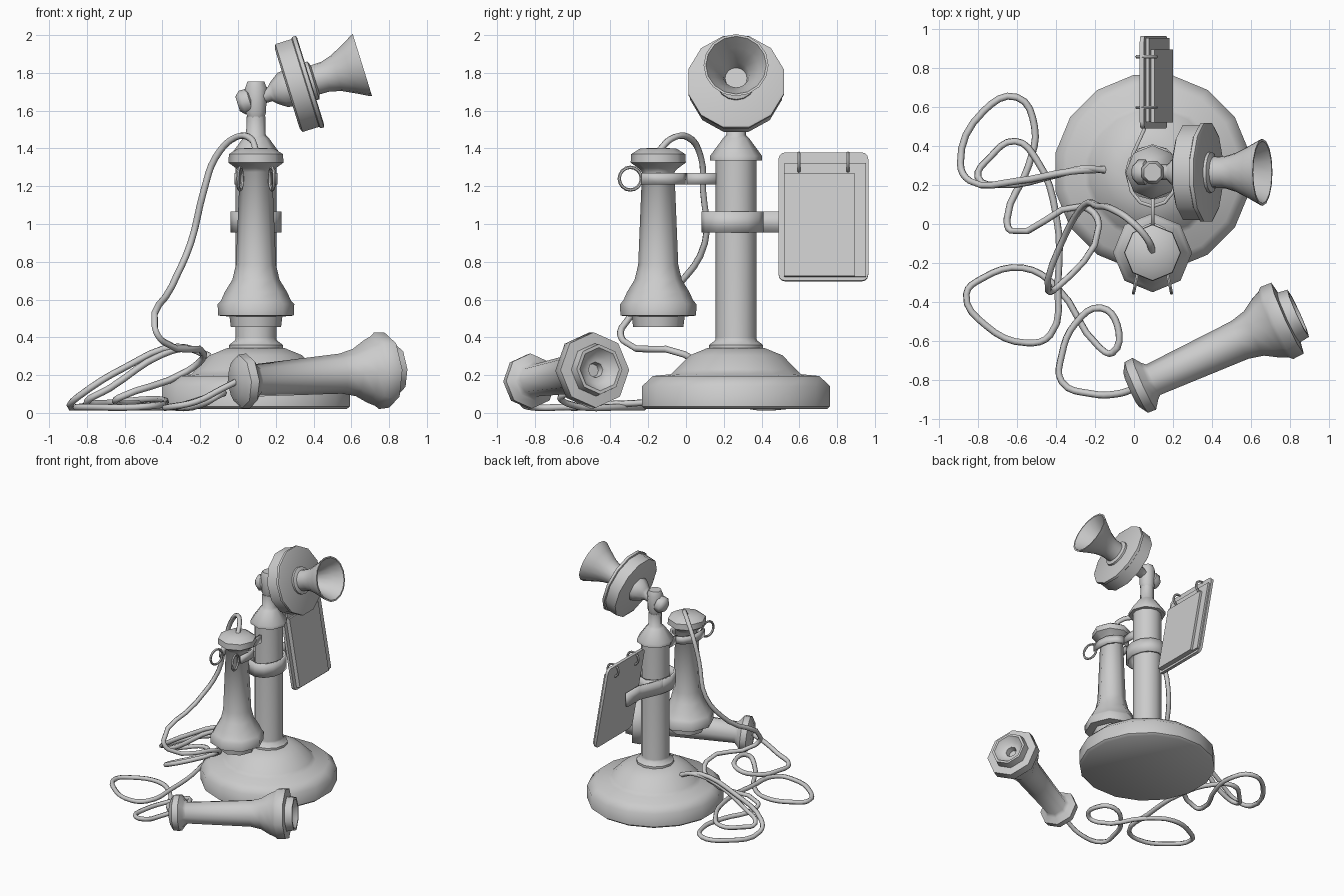
import bpy, bmesh, math
from mathutils import Vector, Matrix

if "Cube" in bpy.data.objects:
    bpy.data.objects.remove(bpy.data.objects["Cube"])

AX, AY = 0.095, 0.265          # stand axis


def add_mesh(name, bm, matrix=None):
    bmesh.ops.recalc_face_normals(bm, faces=bm.faces)
    me = bpy.data.meshes.new(name)
    bm.to_mesh(me)
    bm.free()
    ob = bpy.data.objects.new(name, me)
    bpy.context.collection.objects.link(ob)
    if matrix is not None:
        ob.matrix_world = matrix
    return ob


def lathe(name, profile, sides, matrix, twist=0.0):
    """Revolve (radius, height) points around local z; radius 0 makes a pole."""
    bm = bmesh.new()
    rings = []
    for r, z in profile:
        if r == 0:
            rings.append([bm.verts.new((0, 0, z))])
        else:
            rings.append([bm.verts.new((r * math.cos(a), r * math.sin(a), z))
                          for a in (twist + math.tau * i / sides for i in range(sides))])
    for a, b in zip(rings, rings[1:]):
        for i in range(sides):
            j = (i + 1) % sides
            if len(a) == 1:
                bm.faces.new((a[0], b[i], b[j]))
            elif len(b) == 1:
                bm.faces.new((a[i], a[j], b[0]))
            else:
                bm.faces.new((a[i], a[j], b[j], b[i]))
    return add_mesh(name, bm, matrix)


def aim(origin, direction):
    """Matrix carrying local z onto a direction."""
    return Matrix.Translation(origin) @ Vector(direction).to_track_quat('Z', 'Y').to_matrix().to_4x4()


def strip(name, path, z0, z1, thick=0.018, closed=False):
    """Upright flat metal band following an xy path."""
    bm = bmesh.new()
    cols = [(bm.verts.new((x, y, z0)), bm.verts.new((x, y, z1))) for x, y in path]
    pairs = list(zip(cols, cols[1:])) + ([(cols[-1], cols[0])] if closed else [])
    for a, b in pairs:
        bm.faces.new((a[0], b[0], b[1], a[1]))
    ob = add_mesh(name, bm)
    mod = ob.modifiers.new("thickness", 'SOLIDIFY')
    mod.thickness, mod.offset = thick, 0
    return ob


def plate(name, size, centre, matrix, corner=0.0):
    """Thin slab with corners rounded about local x."""
    bm = bmesh.new()
    bmesh.ops.create_cube(bm, size=1)
    bmesh.ops.transform(bm, verts=bm.verts,
                        matrix=Matrix.Translation(centre) @ Matrix.Diagonal((*size, 1)))
    if corner:
        edges = [e for e in bm.edges if abs(e.verts[0].co.x - e.verts[1].co.x) > size[0] * 0.5]
        bmesh.ops.bevel(bm, geom=edges, offset=corner, segments=3, profile=0.5, affect='EDGES')
    return add_mesh(name, bm, matrix)


def ring(name, matrix, major, minor):
    bpy.ops.mesh.primitive_torus_add(major_radius=major, minor_radius=minor,
                                     major_segments=16, minor_segments=6)
    ob = bpy.context.object
    ob.name = name
    ob.matrix_world = matrix


def cord(name, points):
    cu = bpy.data.curves.new(name, 'CURVE')
    cu.dimensions = '3D'
    cu.bevel_depth, cu.bevel_resolution, cu.resolution_u = 0.018, 1, 4
    cu.use_fill_caps = True
    sp = cu.splines.new('BEZIER')
    sp.bezier_points.add(len(points) - 1)
    for bp, p in zip(sp.bezier_points, points):
        bp.co = p
        bp.handle_left_type = bp.handle_right_type = 'AUTO'
    bpy.context.collection.objects.link(bpy.data.objects.new(name, cu))


# Stand: domed base, column, collar and neck
axis = Matrix.Translation((AX, AY, 0))
lathe("base", [(0, .02), (.49, .02), (.508, .035), (.508, .14), (.45, .195), (.35, .205),
               (.325, .23), (.25, .305), (.155, .343), (0, .345)], 16, axis, math.pi / 16)
lathe("column", [(0, .33), (.142, .335), (.142, .36), (.11, .385), (.108, .4),
                 (.108, 1.345), (0, 1.345)], 12, axis)
lathe("column_cap", [(0, 1.335), (.138, 1.335), (.138, 1.36), (.068, 1.455), (.052, 1.47),
                     (.05, 1.57), (0, 1.57)], 8, axis)
lathe("neck_joint", [(0, 1.555), (.046, 1.56), (.058, 1.59), (.062, 1.72), (.048, 1.755),
                     (0, 1.755)], 8, axis, math.pi / 8)

# Transmitter, tilted upward toward +x
tilt = math.radians(17.3)
head = aim((.38, AY, 1.754), (math.cos(tilt), 0, math.sin(tilt)))
lathe("pivot_bolt", [(0, -.4), (.04, -.4), (.065, -.375), (.065, -.335), (.04, -.32), (.04, -.22),
                     (.06, -.2), (.095, -.15), (.1, -.11), (0, -.11)], 8, head)
lathe("transmitter_drum", [(0, -.125), (.23, -.125), (.252, -.115), (.252, -.025), (.262, -.02),
                           (.262, 0), (.25, .005), (0, .005)], 12, head, math.pi / 12)
lathe("mouthpiece", [(0, 0), (.105, 0), (.105, .02), (.08, .03), (.082, .09), (.1, .15),
                     (.135, .22), (.168, .28), (.172, .292), (.16, .292), (.12, .22),
                     (.07, .12), (.058, .06), (0, .06)], 16, head)

# Two identical receivers: one hanging, one lying in front
receiver = [(0, .09), (.035, .09), (.042, .05), (.08, .045), (.115, 0), (.133, 0), (.14, .055),
            (.2, .06), (.203, .12), (.185, .14), (.165, .185), (.125, .25), (.106, .33),
            (.086, .82), (.105, .84), (.146, .87), (.143, .915), (.095, .945), (0, .948)]
lathe("hanging_receiver", receiver, 8, Matrix.Translation((AX, -.147, .455)))
flange, cap = Vector((.76, -.495, .225)), Vector((.04, -.825, .168))
d = (cap - flange).normalized()
lathe("lying_receiver", receiver, 8, aim(flange - d * .09, d))

# Switch hook: stem, two prongs and end rings
strip("hook_stem", [(AX, .17), (AX, -.02)], 1.21, 1.27)
for side, s in (("left", -1), ("right", 1)):
    strip("hook_prong_" + side, [(AX + s * dx, y) for dx, y in
          ((0, 0), (.055, -.025), (.098, -.08), (.105, -.15), (.095, -.235))], 1.21, 1.27)
    ring("hook_ring_" + side, Matrix.Translation((AX + s * .085, -.295, 1.24))
         @ Matrix.Rotation(s * math.radians(12), 4, 'Z') @ Matrix.Rotation(math.pi / 2, 4, 'Y'),
         .06, .009)

# Clamp band on the column with an arm to the notepad
strip("clamp_band", [(AX + .125 * math.cos(a), AY - .02 + .155 * math.sin(a))
                     for a in (math.tau * i / 12 for i in range(12))], .955, 1.065, closed=True)
strip("clamp_arm", [(AX - .12, .24), (AX - .1, .36), (.05, .48), (.065, .52), (.065, .68)], .955, 1.065)

# Notepad leaning on its board
pad = Matrix.Translation((.10, .7275, 1.0375)) @ Matrix.Rotation(math.radians(-10), 4, 'Y')
plate("pad_board", (.022, .475, .69), (0, 0, 0), pad, .035)
plate("pad_backing_sheet", (.016, .43, .61), (.019, .01, -.02), pad)
plate("pad_pages", (.02, .375, .55), (.035, -.02, -.05), pad)
for i, y in enumerate((-.13, .13)):
    ring("pad_ring_%d" % (i + 1), pad @ Matrix.Translation((.015, y, .29))
         @ Matrix.Rotation(math.pi / 2, 4, 'X'), .05, .009)

# Cords from each receiver, coiling on the floor and entering the base
cord("hanging_cord", [
    (.095, -.14, 1.39), (.07, -.08, 1.45), (-.01, .01, 1.46), (-.12, .08, 1.35),
    (-.18, .09, 1.18), (-.25, .1, .9), (-.35, -.05, .67), (-.44, -.34, .45), (-.4, -.33, .38),
    (-.18, -.01, .31), (-.27, .09, .22), (-.63, -.035, .08), (-.65, .03, .06), (-.54, .3, .05),
    (-.51, .5, .05), (-.6, .65, .05), (-.77, .58, .04), (-.89, .31, .04), (-.84, .22, .09),
    (-.6, .22, .24), (-.32, .27, .35), (-.15, .28, .3)])
cord("lying_cord", [
    (0, -.845, .17), (-.08, -.87, .13), (-.22, -.87, .06), (-.37, -.81, .03), (-.37, -.67, .03),
    (-.3, -.51, .04), (-.17, -.43, .08), (-.085, -.52, .1), (-.11, -.66, .09), (-.18, -.63, .05),
    (-.4, -.32, .03), (-.57, -.225, .03), (-.78, -.28, .03), (-.86, -.36, .03), (-.76, -.52, .03),
    (-.55, -.61, .03), (-.43, -.57, .04), (-.39, -.3, .05), (-.4, .05, .07), (-.5, .33, .07),
    (-.61, .425, .06), (-.74, .34, .05), (-.8, .24, .06), (-.68, .2, .13), (-.4, .25, .31),
    (-.26, .285, .34), (-.15, .275, .3)])

# Smooth shading with sharp edges kept
bpy.ops.object.select_all(action='DESELECT')
for ob in bpy.context.scene.objects:
    if ob.type == 'MESH':
        ob.select_set(True)
        bpy.context.view_layer.objects.active = ob
bpy.ops.object.shade_smooth_by_angle(angle=math.radians(48))
